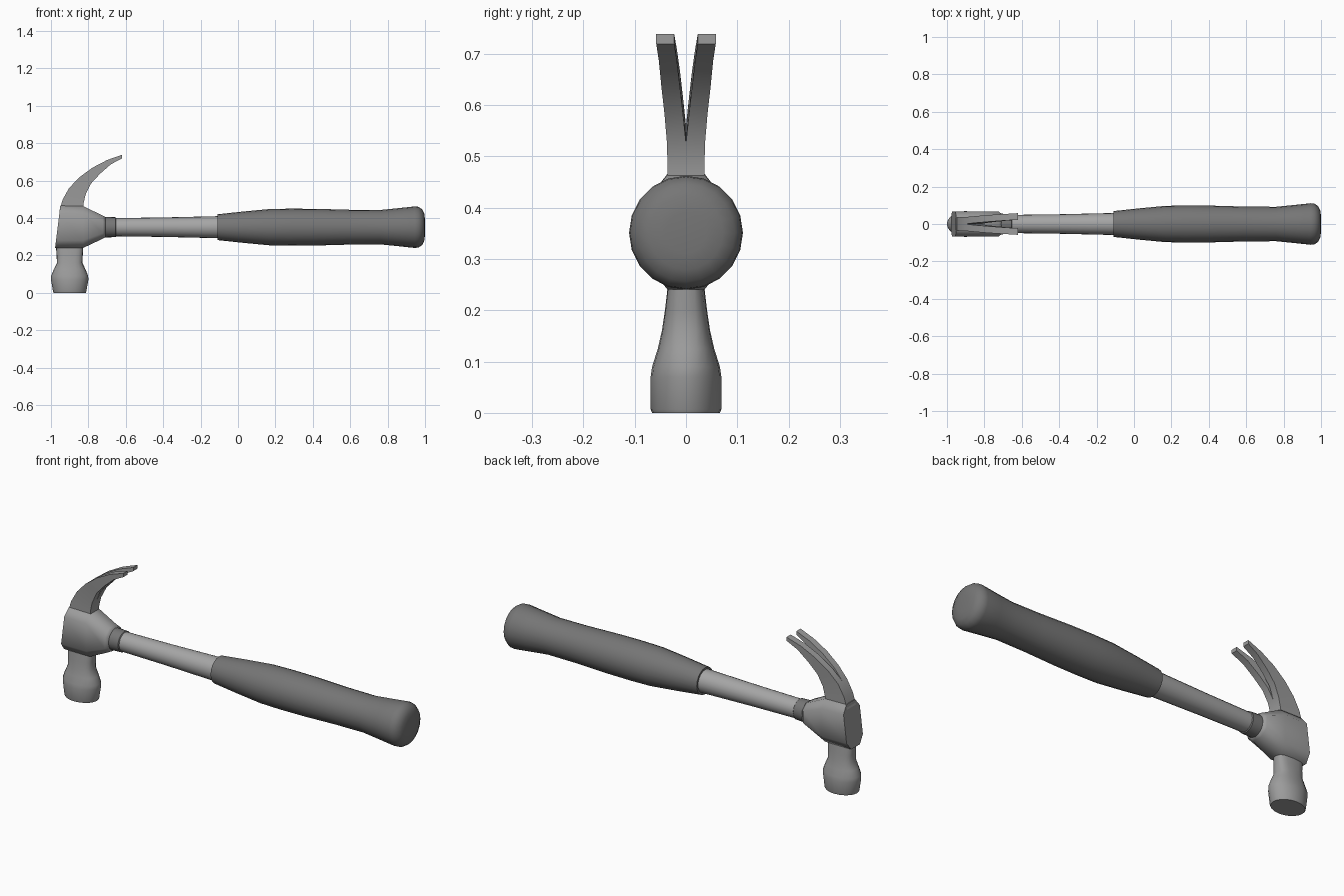
import bpy, bmesh
from math import sin, cos, pi, copysign

if "Cube" in bpy.data.objects:
    bpy.data.objects.remove(bpy.data.objects["Cube"])

AXIS_Z = 0.351  # height of the handle axis


def material(name, v):
    m = bpy.data.materials.new(name)
    m.diffuse_color = (v, v, v, 1)
    m.use_nodes = True
    m.node_tree.nodes["Principled BSDF"].inputs["Base Color"].default_value = m.diffuse_color
    return m


RUBBER = material("dark_rubber", 0.18)
STEEL = material("steel", 0.38)
FORGED = material("forged_steel", 0.33)


def loft(name, rings, mat, angle=35):
    """Skin a list of equal-length rings and cap both ends."""
    bm = bmesh.new()
    rows = [[bm.verts.new(p) for p in ring] for ring in rings]
    n = len(rows[0])
    for a, b in zip(rows, rows[1:]):
        for i in range(n):
            j = (i + 1) % n
            bm.faces.new((a[i], a[j], b[j], b[i]))
    bm.faces.new(rows[0])
    bm.faces.new(rows[-1])
    bmesh.ops.recalc_face_normals(bm, faces=bm.faces)
    me = bpy.data.meshes.new(name)
    bm.to_mesh(me)
    bm.free()
    me.materials.append(mat)
    ob = bpy.data.objects.new(name, me)
    bpy.context.collection.objects.link(ob)
    bpy.ops.object.select_all(action='DESELECT')
    ob.select_set(True)
    bpy.context.view_layer.objects.active = ob
    bpy.ops.object.shade_smooth_by_angle(angle=angle * pi / 180)
    return ob


def turned(name, profile, mat, sides=20):
    """Round part along the handle axis from (x, radius) pairs."""
    return loft(name, [[(x, r * cos(2 * pi * i / sides), AXIS_Z + r * sin(2 * pi * i / sides))
                        for i in range(sides)] for x, r in profile], mat)


# Handle: rubber grip, steel shaft, collar
turned("grip", [(-0.11, 0.06), (-0.11, 0.069), (0.03, 0.084), (0.17, 0.097), (0.28, 0.099),
                (0.42, 0.098), (0.60, 0.093), (0.76, 0.092), (0.86, 0.102), (0.945, 0.111),
                (0.965, 0.109), (0.985, 0.095), (0.996, 0.072), (1.0, 0.04)], RUBBER)
turned("shaft", [(-0.70, 0.048), (-0.40, 0.052), (-0.10, 0.059)], STEEL)
turned("collar", [(-0.73, 0.056), (-0.655, 0.053), (-0.65, 0.047)], RUBBER)


# Striking face and neck: rounded oval sections (z, centre x, rx, ry, squareness)
def oval(z, cx, rx, ry, e, n=20):
    ring = []
    for i in range(n):
        c, s = cos(2 * pi * i / n), sin(2 * pi * i / n)
        ring.append((cx + rx * copysign(abs(c) ** e, c), ry * copysign(abs(s) ** e, s), z))
    return ring


loft("striking_head", [oval(*p) for p in [
    (0.0, -0.90, 0.086, 0.066, 1), (0.007, -0.90, 0.089, 0.069, 1), (0.07, -0.90, 0.1, 0.069, 1),
    (0.09, -0.90, 0.099, 0.066, 0.95), (0.125, -0.90, 0.085, 0.055, 0.85),
    (0.16, -0.90, 0.068, 0.047, 0.75), (0.20, -0.90, 0.070, 0.041, 0.7),
    (0.26, -0.90, 0.074, 0.034, 0.65)]], FORGED, 45)


# Cheek block: chamfered sections tapering into the collar
def cheek(x_low, x_high, z0, z1, half, flat, chamfer):
    yz = [(flat, z0), (half, z0 + chamfer), (half, z1 - chamfer), (flat, z1)]
    yz += [(-y, z) for y, z in reversed(yz)]
    return [(x_low + (x_high - x_low) * (z - z0) / (z1 - z0), y, z) for y, z in yz]


loft("cheek_block", [
    cheek(-0.978, -0.950, 0.240, 0.466, 0.067, 0.036, 0.040),
    cheek(-0.828, -0.828, 0.240, 0.464, 0.068, 0.036, 0.040),
    cheek(-0.722, -0.722, 0.290, 0.412, 0.066, 0.030, 0.030),
    cheek(-0.708, -0.708, 0.297, 0.405, 0.054, 0.025, 0.028)], FORGED, 58)

# Claw: one prong lofted along the curve (outer xz, inner xz, outer y, inner y), then mirrored
stations = [
    ((-0.955, 0.44), (-0.825, 0.44), 0.036, 0.0),
    ((-0.937, 0.50), (-0.826, 0.478), 0.036, 0.0),
    ((-0.903, 0.56), (-0.815, 0.525), 0.037, 0.0),
    ((-0.850, 0.616), (-0.787, 0.583), 0.042, 0.006),
    ((-0.780, 0.668), (-0.738, 0.636), 0.048, 0.012),
    ((-0.700, 0.710), (-0.680, 0.687), 0.053, 0.018),
    ((-0.620, 0.738), (-0.620, 0.719), 0.058, 0.023)]
claw = loft("claw", [[(o[0], yi, o[1]), (o[0], yo, o[1]), (n[0], yo, n[1]), (n[0], yi, n[1])]
                     for o, n, yo, yi in stations], FORGED)
mirror = claw.modifiers.new("mirror", 'MIRROR')
mirror.use_axis = (False, True, False)
mirror.use_mirror_merge = False
